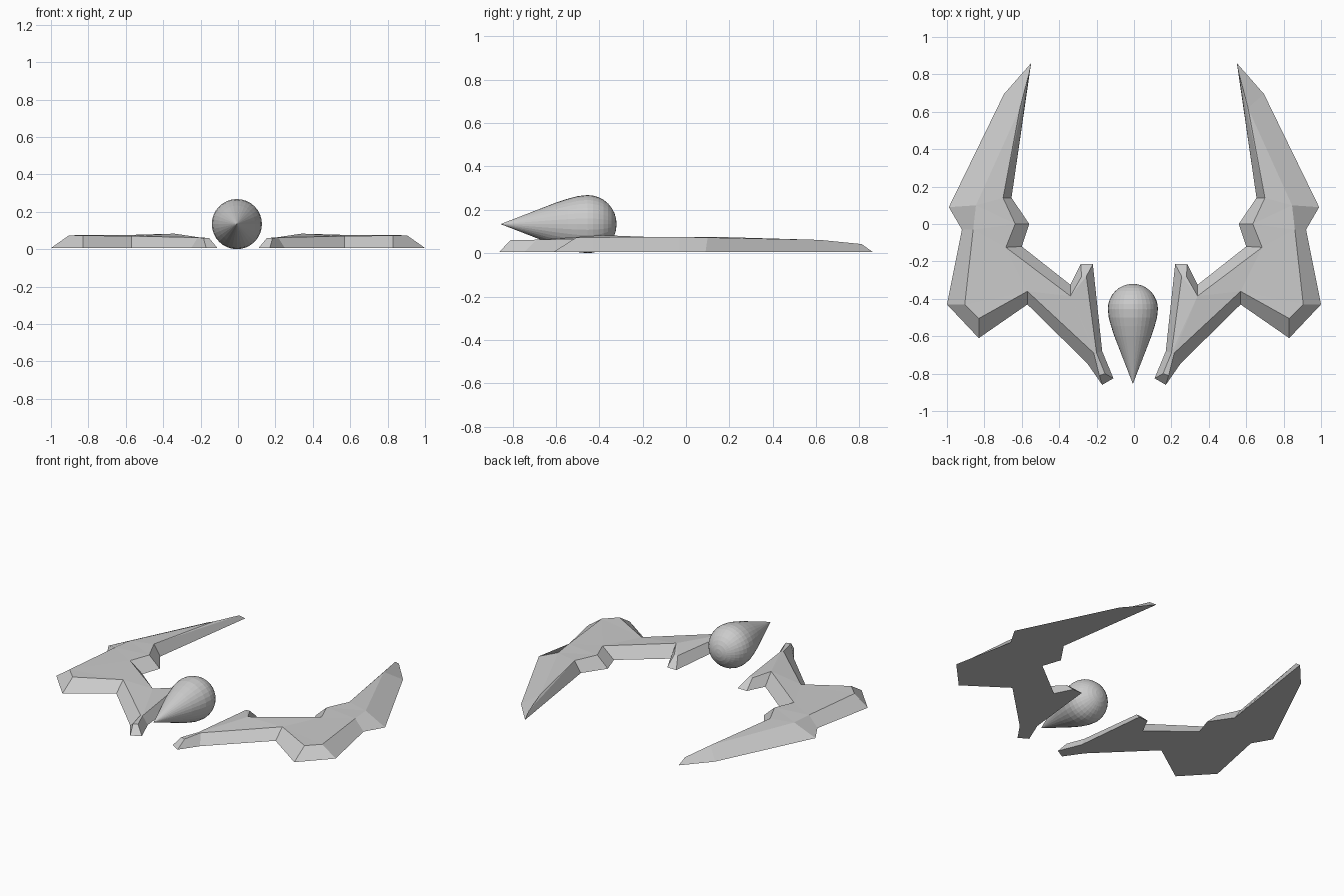
import bpy, bmesh, math

if "Cube" in bpy.data.objects:
    bpy.data.objects.remove(bpy.data.objects["Cube"])

# Wing outline: base x, y, then matching bevelled top x, y, z
OUTLINE = [
    (0.55, 0.86, 0.56, 0.81, 0.042),
    (0.695, 0.695, 0.61, 0.62, 0.061),
    (0.99, 0.09, 0.845, 0.10, 0.072),
    (0.92, -0.03, 0.86, -0.03, 0.075),
    (1.00, -0.43, 0.905, -0.43, 0.073),
    (0.83, -0.61, 0.83, -0.505, 0.073),
    (0.57, -0.43, 0.57, -0.36, 0.07),
    (0.25, -0.745, 0.215, -0.69, 0.062),
    (0.17, -0.86, 0.185, -0.81, 0.06),
    (0.11, -0.825, 0.155, -0.80, 0.06),
    (0.17, -0.68, 0.20, -0.69, 0.062),
    (0.22, -0.215, 0.255, -0.28, 0.065),
    (0.285, -0.215, 0.28, -0.28, 0.065),
    (0.34, -0.325, 0.34, -0.385, 0.083),
    (0.60, -0.12, 0.685, -0.125, 0.073),
    (0.56, 0.0, 0.635, 0.0, 0.075),
    (0.655, 0.14, 0.70, 0.14, 0.075),
]


def add_object(name, bm):
    bmesh.ops.recalc_face_normals(bm, faces=bm.faces[:])
    mesh = bpy.data.meshes.new(name)
    bm.to_mesh(mesh)
    bm.free()
    obj = bpy.data.objects.new(name, mesh)
    bpy.context.collection.objects.link(obj)
    return obj


def wing(name, side):
    bm = bmesh.new()
    base = [bm.verts.new((side * p[0], p[1], 0.006)) for p in OUTLINE]
    top = [bm.verts.new((side * p[2], p[3], p[4])) for p in OUTLINE]
    n = len(OUTLINE)
    for i in range(n):
        j = (i + 1) % n
        bm.faces.new((base[i], base[j], top[j], top[i]))
    caps = [bm.faces.new(base), bm.faces.new(top[::-1])]
    bm.normal_update()  # the concave caps need normals before triangulating
    bmesh.ops.triangulate(bm, faces=caps)
    return add_object(name, bm)


# Two mirrored low-poly wings
wing("right_wing", 1)
wing("left_wing", -1)

# Teardrop pod: pointed nose to the front, round tail, lathed about the y axis
R, CX, CY = 0.134, -0.006, -0.454
profile = [(-0.855, 0), (-0.60, 0.099), (-0.545, 0.117), (-0.50, 0.129)]
profile += [(CY + R * math.sin(a), R * math.cos(a))
            for a in [math.radians(11.25 * k) for k in range(8)]]
profile.append((CY + R, 0))
bm = bmesh.new()
SEG = 32
rings = []
for y, r in profile:
    if r == 0:
        rings.append([bm.verts.new((CX, y, R))] * SEG)
    else:
        rings.append([bm.verts.new((CX + r * math.cos(2 * math.pi * k / SEG), y,
                                    R + r * math.sin(2 * math.pi * k / SEG)))
                      for k in range(SEG)])
for a, b in zip(rings, rings[1:]):
    for k in range(SEG):
        m = (k + 1) % SEG
        bm.faces.new(list(dict.fromkeys((a[k], a[m], b[m], b[k]))))
add_object("teardrop_pod", bm)
